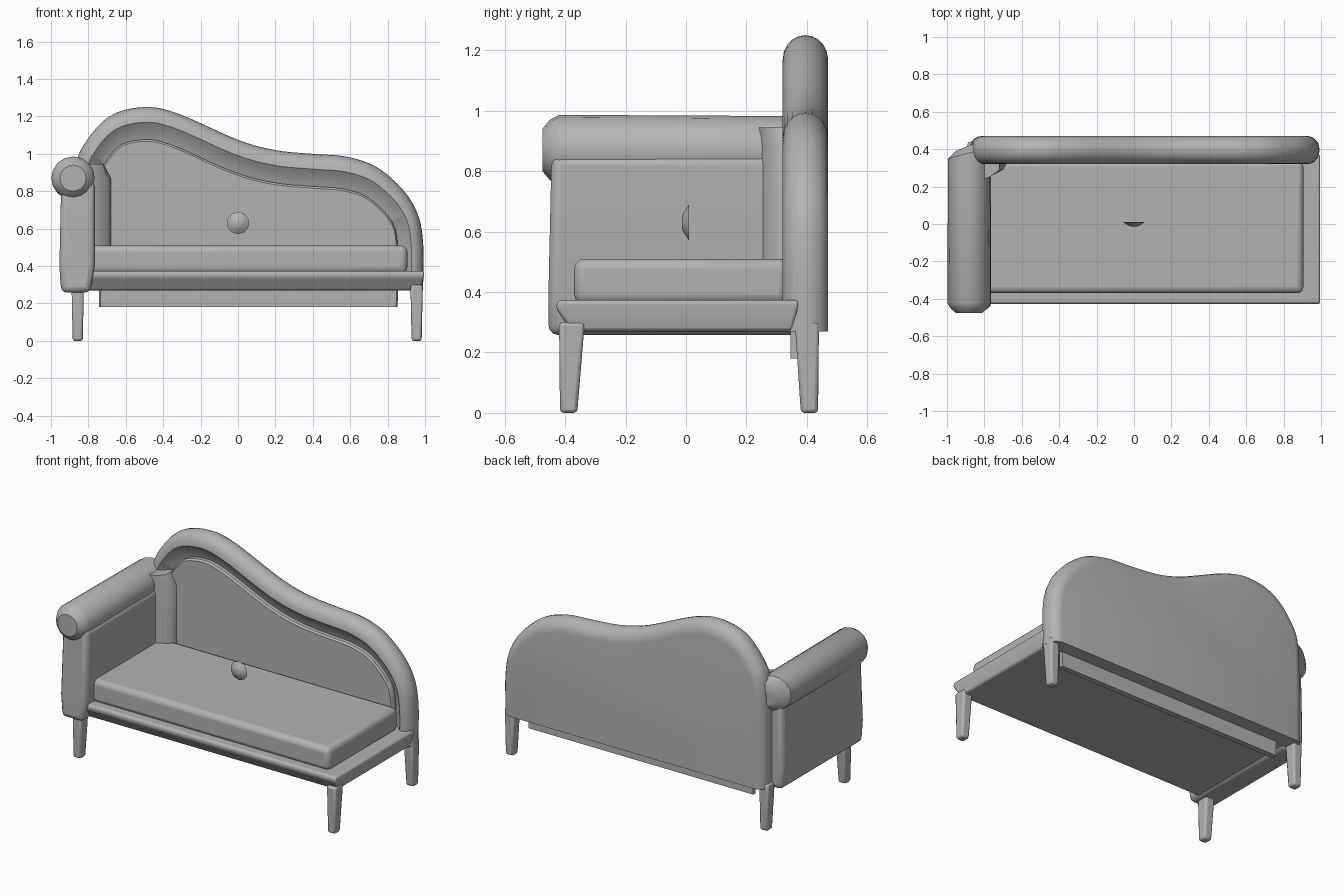
import bpy, bmesh, math
from mathutils import Vector

cube = bpy.data.objects.get("Cube")
if cube:
    bpy.data.objects.remove(cube, do_unlink=True)

grey = bpy.data.materials.new("plain grey")
grey.use_nodes = True
grey.diffuse_color = (0.45, 0.45, 0.45, 1)
grey.node_tree.nodes["Principled BSDF"].inputs["Base Color"].default_value = (0.45, 0.45, 0.45, 1)


def finish(name, bm, bevel=0, segments=3, angle=40):
    """Turn a bmesh into a softly shaded, optionally bevelled object."""
    bmesh.ops.recalc_face_normals(bm, faces=bm.faces)
    mesh = bpy.data.meshes.new(name)
    bm.to_mesh(mesh)
    bm.free()
    mesh.materials.append(grey)
    ob = bpy.data.objects.new(name, mesh)
    bpy.context.collection.objects.link(ob)
    if bevel:
        mod = ob.modifiers.new("soft edges", "BEVEL")
        mod.width, mod.segments = bevel, segments
    bpy.ops.object.select_all(action="DESELECT")
    ob.select_set(True)
    bpy.context.view_layer.objects.active = ob
    bpy.ops.object.shade_smooth_by_angle(angle=math.radians(angle))
    return ob


def loft(name, rings, bevel=0, segments=3, ends=False, angle=40):
    """Skin rings of points; open rings get a flat base across their ends."""
    bm = bmesh.new()
    loops = [[bm.verts.new(p) for p in ring] for ring in rings]
    n = len(loops[0])
    for a, b in zip(loops, loops[1:]):
        for i in range(n - 1 if ends else n):
            j = (i + 1) % n
            bm.faces.new((a[i], a[j], b[j], b[i]))
    bm.faces.new(loops[0])
    bm.faces.new(loops[-1])
    if ends:
        bm.faces.new([r[0] for r in loops] + [r[-1] for r in reversed(loops)])
    return finish(name, bm, bevel, segments, angle)


def rect(x0, x1, y0, y1, z):
    return [(x0, y0, z), (x1, y0, z), (x1, y1, z), (x0, y1, z)]


def smooth_path(points, steps=5):
    """Catmull-Rom curve through the points."""
    pts = [Vector(p) for p in points]
    pts = [2 * pts[0] - pts[1]] + pts + [2 * pts[-1] - pts[-2]]
    out = []
    for a, b, c, d in zip(pts, pts[1:], pts[2:], pts[3:]):
        for k in range(steps):
            t = k / steps
            out.append(0.5 * (2 * b + (c - a) * t + (2 * a - 5 * b + 4 * c - d) * t * t
                              + (3 * b - a - 3 * c + d) * t ** 3))
    return out + [pts[-2]]


# Sweeping backrest outline, from the low left corner over the hump to the right
outline = smooth_path([(-0.88, 0.27), (-0.88, 0.6), (-0.87, 0.92), (-0.81, 1.07), (-0.68, 1.205),
                       (-0.5, 1.25), (-0.32, 1.215), (0, 1.075), (0.2, 1.02), (0.4, 1.0),
                       (0.58, 0.985), (0.74, 0.93), (0.88, 0.81), (0.96, 0.68), (0.99, 0.52),
                       (0.99, 0.27)])


def inset(dist, y, base):
    ring = []
    for i, p in enumerate(outline):
        t = outline[min(i + 1, len(outline) - 1)] - outline[max(i - 1, 0)]
        t.normalize()
        z = p.y - t.x * dist * 1.02
        if i in (0, len(outline) - 1):
            z = base
        ring.append((p.x + t.y * dist * 0.8, y, z))
    return ring


# Backrest: sloped inner recess, rounded rim and flat back
section = [(0.17, 0.385), (0.08, 0.32)]
section += [(0.08 - 0.08 * math.sin(a), 0.395 - 0.075 * math.cos(a))
            for a in [math.pi * k / 10 for k in range(1, 11)]]
loft("backrest", [inset(d, y, 0.27) for d, y in section], ends=True)

# Upholstered inner back panel, hanging a little below the seat
loft("back_panel", [inset(d, y, 0.18) for d, y in
                    [(0.17, 0.38), (0.17, 0.355), (0.18, 0.345)]], ends=True)

# Seat frame with undercut edges
loft("seat_base", [rect(-0.93, 0.975, -0.38, 0.355, 0.27),
                   rect(-0.94, 0.995, -0.43, 0.37, 0.345),
                   rect(-0.94, 0.995, -0.425, 0.375, 0.373)], 0.012)

# Seat cushion
loft("seat_cushion", [rect(-0.8, 0.905, -0.37, 0.34, 0.36),
                      rect(-0.8, 0.905, -0.37, 0.34, 0.51)], 0.032)

# Arm panel and the flared pad where it meets the back
loft("arm_panel", [rect(-0.945, -0.79, -0.455, 0.38, 0.258),
                   rect(-0.955, -0.765, -0.455, 0.38, 0.4),
                   rect(-0.945, -0.765, -0.445, 0.38, 0.85)], 0.03)
pad = [(-0.8, 0.24), (-0.765, 0.255), (-0.7, 0.29), (-0.68, 0.325), (-0.68, 0.37), (-0.8, 0.37)]
loft("arm_corner_pad", [[(x, y, 0.33) for x, y in pad], [(x, y, 0.87) for x, y in pad],
                        [(min(x, -0.72), y, 0.945) for x, y in pad]], angle=50)

# Rolled arm top with a rounded front end and slanted back end
stations = [(-0.475, 0.03), (-0.475, 0.07), (-0.45, 0.1), (-0.42, 0.116), (0.38, 0.112), (0.42, 0.07)]
rings = []
for y, r in stations:
    ring = []
    for k in range(16):
        c, s = math.cos(math.tau * k / 16), math.sin(math.tau * k / 16)
        lean = 0.03 * c if y > 0 else 0
        ring.append((-0.882 + r * c, y + lean, 0.87 + r * s))
    rings.append(ring)
loft("arm_roll", rings)

# Tapered legs, straight on the outer side
for side, x in (("right", -0.857), ("left", 0.955)):
    for end, y, top in (("front", -0.42, 0.085), ("back", 0.44, -0.08)):
        foot = math.copysign(0.06, top)
        loft(f"{end}_{side}_leg",
             [rect(x - 0.027, x + 0.027, *sorted((y + foot * 0.05, y + foot)), 0),
              rect(x - 0.033, x + 0.033, *sorted((y, y + top)), 0.3)], 0.012, 2)

# Faceted round button above the seat
loft("button", [[(r * math.cos(math.tau * (k + 0.5) / 10), y, 0.63 + r * math.sin(math.tau * (k + 0.5) / 10))
                 for k in range(10)] for y, r in ((0.01, 0.06), (-0.008, 0.033), (-0.014, 0.018))])
